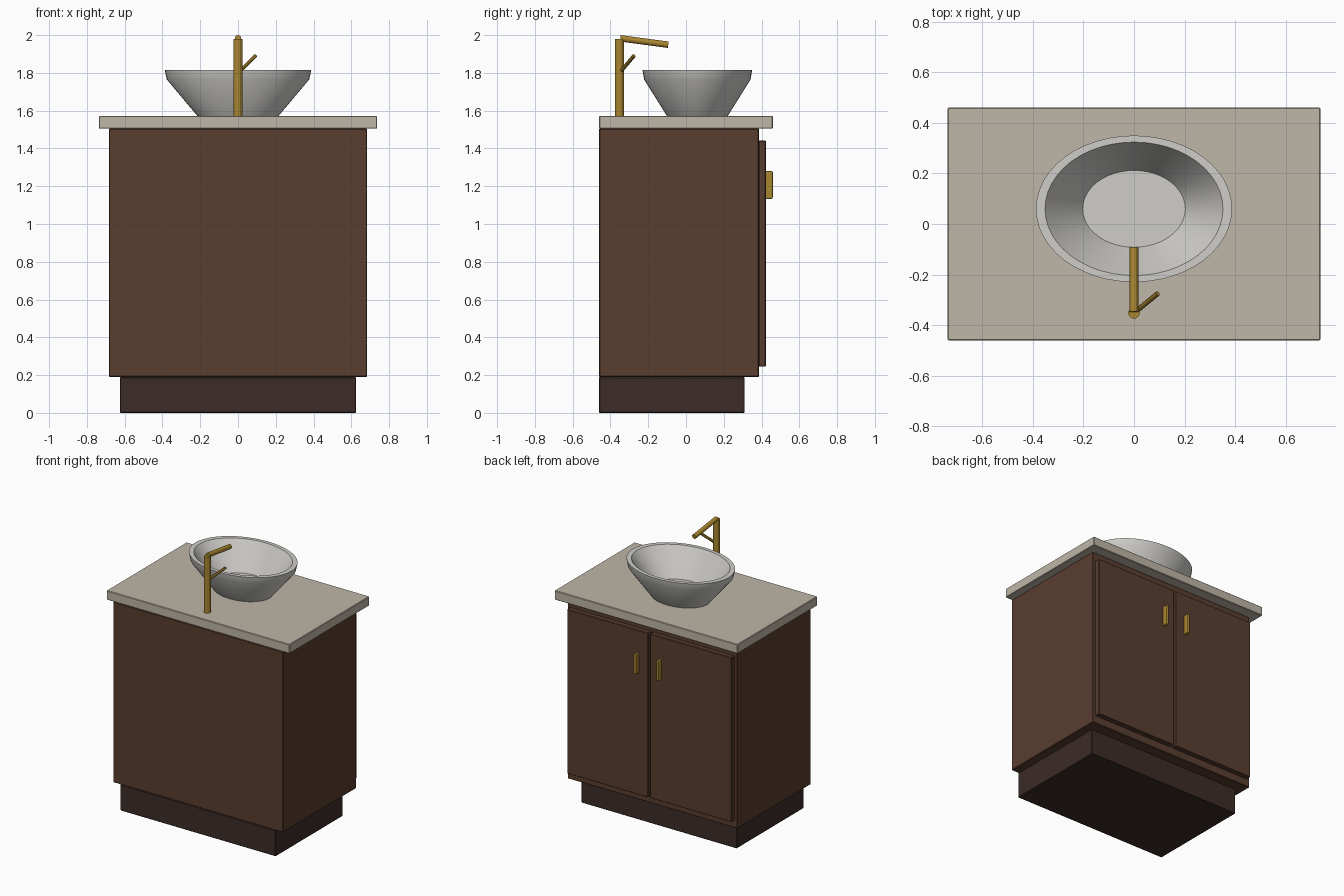
import bpy, math
from mathutils import Vector

if "Cube" in bpy.data.objects:
    bpy.data.objects.remove(bpy.data.objects["Cube"])


def mat(name, rgb):
    m = bpy.data.materials.new(name)
    m.diffuse_color = (*rgb, 1)
    m.use_nodes = True
    m.node_tree.nodes["Principled BSDF"].inputs["Base Color"].default_value = m.diffuse_color
    return m


WOOD = mat("wood", (0.10, 0.047, 0.028))
DARK = mat("dark_wood", (0.045, 0.025, 0.020))
STONE = mat("stone", (0.52, 0.47, 0.39))
BRASS = mat("brass", (0.40, 0.24, 0.03))
CERAMIC = mat("ceramic", (0.62, 0.61, 0.58))


def box(name, lo, hi, material, bevel=0.004, segments=1):
    bpy.ops.mesh.primitive_cube_add(size=1, location=[(a + b) / 2 for a, b in zip(lo, hi)])
    o = bpy.context.object
    o.name = name
    o.scale = [b - a for a, b in zip(lo, hi)]
    bpy.ops.object.transform_apply(location=False, rotation=False, scale=True)
    o.data.materials.append(material)
    mod = o.modifiers.new("bevel", 'BEVEL')
    mod.width, mod.segments = bevel, segments
    return o


def rod(name, start, end, radius, sides):
    a, b = Vector(start), Vector(end)
    bpy.ops.mesh.primitive_cylinder_add(vertices=sides, radius=radius, depth=(b - a).length,
                                        location=(a + b) / 2)
    o = bpy.context.object
    o.name = name
    o.rotation_euler = (b - a).to_track_quat('Z', 'Y').to_euler()
    o.data.materials.append(BRASS)
    return o


# Cabinet body, recessed plinth and counter
box("plinth", (-0.626, -0.46, 0), (0.626, 0.31, 0.19), DARK)
box("cabinet", (-0.684, -0.46, 0.19), (0.684, 0.386, 1.505), WOOD)
box("countertop", (-0.737, -0.46, 1.505), (0.737, 0.46, 1.572), STONE)

# Pair of doors with pull handles on the +y side
for side, s in (("left", 1), ("right", -1)):
    x0, x1 = sorted((s * 0.008, s * 0.662))
    box(side + "_door", (x0, 0.384, 0.245), (x1, 0.423, 1.442), WOOD)
    hx = s * 0.092
    box(side + "_handle", (hx - 0.011, 0.42, 1.133), (hx + 0.011, 0.46, 1.281), BRASS, 0.008, 2)

# Oval vessel basin: closed profile of (x radius, y radius, height) rings
rings = [(0.215, 0.161, 1.572), (0.377, 0.282, 1.765), (0.388, 0.290, 1.815),
         (0.352, 0.264, 1.815), (0.203, 0.152, 1.62)]
N = 48
verts = [(rx * math.cos(2 * math.pi * i / N), 0.06 + ry * math.sin(2 * math.pi * i / N), z)
         for rx, ry, z in rings for i in range(N)]
faces = [(r * N + i, r * N + (i + 1) % N, (r + 1) * N + (i + 1) % N, (r + 1) * N + i)
         for r in range(len(rings) - 1) for i in range(N)]
faces += [tuple(reversed(range(N))), tuple(range(4 * N, 5 * N))]
mesh = bpy.data.meshes.new("basin")
mesh.from_pydata(verts, [], faces)
mesh.materials.append(CERAMIC)
basin = bpy.data.objects.new("basin", mesh)
bpy.context.collection.objects.link(basin)
bpy.ops.object.select_all(action='DESELECT')
basin.select_set(True)
bpy.context.view_layer.objects.active = basin
bpy.ops.object.shade_smooth_by_angle(angle=math.radians(30))

# Tap: column, tilted spout and side lever
rod("tap_column", (0, -0.352, 1.57), (0, -0.352, 1.98), 0.023, 12)
rod("tap_spout", (0, -0.348, 1.983), (0, -0.094, 1.949), 0.017, 12)
rod("tap_lever", (0, -0.352, 1.80), (0.094, -0.275, 1.891), 0.010, 8)
